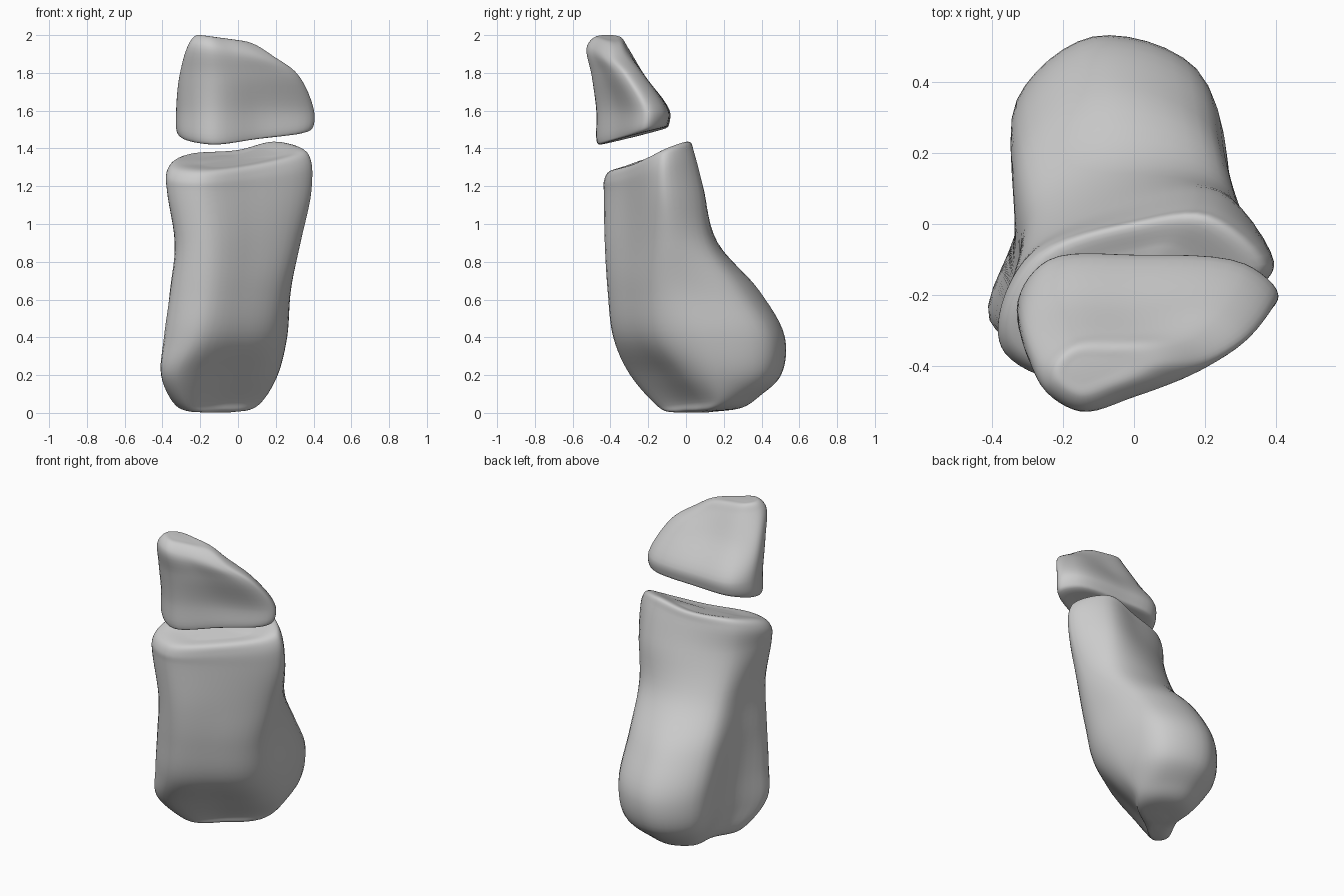
import bpy, bmesh
from mathutils import Vector

if "Cube" in bpy.data.objects:
    bpy.data.objects.remove(bpy.data.objects["Cube"])


def spline(pts, closed, n):
    """Centripetal Catmull-Rom through the points."""
    m = len(pts)
    if closed:
        get = lambda i: pts[i % m]
    else:
        ext = [2 * pts[0] - pts[1]] + pts + [2 * pts[-1] - pts[-2]]
        get = lambda i: ext[i + 1]
    out = []
    for i in range(m if closed else m - 1):
        a, b, c, d = (get(i + k) for k in (-1, 0, 1, 2))
        t1 = max((b - a).length, 1e-6) ** 0.5
        t2 = t1 + max((c - b).length, 1e-6) ** 0.5
        t3 = t2 + max((d - c).length, 1e-6) ** 0.5
        for k in range(n):
            t = t1 + (t2 - t1) * k / n
            p = a.lerp(b, t / t1)
            q = b.lerp(c, (t - t1) / (t2 - t1))
            r = c.lerp(d, (t - t2) / (t3 - t2))
            u = p.lerp(q, t / t2)
            v = q.lerp(r, (t - t1) / (t3 - t1))
            out.append(u.lerp(v, (t - t1) / (t2 - t1)))
    if not closed:
        out.append(pts[-1].copy())
    return out


def ring(xy, z, kx=0, ky=0, scale=1, centre=(0, 0)):
    """Section outline on a plane that may be tilted and shrunk to a centre."""
    cx, cy = centre
    out = []
    for x, y in xy:
        x, y = cx + (x - cx) * scale, cy + (y - cy) * scale
        out.append(Vector((x, y, z + kx * x + ky * y)))
    return out


def loft(name, rings):
    cols = list(zip(*[spline(r, True, 6) for r in rings]))
    cols = [spline(list(c), False, 6) for c in cols]
    bm = bmesh.new()
    grid = [[bm.verts.new(p) for p in c] for c in cols]
    n, m = len(grid), len(grid[0])
    for i in range(n):
        a, b = grid[i], grid[(i + 1) % n]
        for j in range(m - 1):
            bm.faces.new((a[j], b[j], b[j + 1], a[j + 1]))
    for j in (0, m - 1):
        mid = sum((c[j].co for c in grid), Vector()) / n
        v = bm.verts.new(mid)
        for i in range(n):
            bm.faces.new((grid[i][j], grid[(i + 1) % n][j], v))
    bmesh.ops.recalc_face_normals(bm, faces=bm.faces)
    mesh = bpy.data.meshes.new(name)
    bm.to_mesh(mesh)
    bm.free()
    mesh.shade_smooth()
    ob = bpy.data.objects.new(name, mesh)
    bpy.context.collection.objects.link(ob)


# Lower block: each section starts at the front corner, runs counter-clockwise
foot = [(-.27, -.15), (-.1, -.03), (.08, .1), (.135, .19), (.08, .32),
        (-.1, .39), (-.25, .29), (-.27, .07), (-.33, -.1)]
heel = [(-.305, -.295), (-.04, -.13), (.15, .01), (.21, .17), (.145, .42),
        (-.12, .5), (-.315, .34), (-.315, .03), (-.405, -.25)]
bulge = [(-.22, -.385), (.02, -.27), (.2, -.12), (.26, .1), (.18, .43),
         (-.11, .52), (-.33, .34), (-.33, .0), (-.385, -.29)]
waist = [(-.17, -.415), (.05, -.31), (.24, -.16), (.28, 0), (.21, .28),
         (-.08, .385), (-.315, .23), (-.335, -.05), (-.345, -.33)]
neck = [(-.16, -.43), (.08, -.31), (.3, -.16), (.33, -.06), (.24, .12),
        (-.03, .165), (-.275, .06), (-.325, -.14), (-.315, -.36)]
shoulder = [(-.2, -.435), (.08, -.315), (.35, -.17), (.388, -.1), (.24, .085),
            (0, .065), (-.28, -.06), (-.37, -.25), (-.36, -.36)]
rim = [(-.2, -.435), (.08, -.315), (.35, -.175), (.385, -.11), (.22, .035),
       (0, .015), (-.28, -.08), (-.375, -.25), (-.36, -.36)]
rim_z = [1.275, 1.305, 1.36, 1.39, 1.435, 1.39, 1.37, 1.33, 1.295]
low, mid = (-.1, .03), (0, -.17)


def saddle(drop, scale, flat=0):
    """Rim section following the uneven top edge."""
    return [Vector((p.x, p.y, z + (1.34 - z) * flat - drop))
            for p, z in zip(ring(rim, 0, scale=scale, centre=mid), rim_z)]


loft("lower_block", [
    ring(foot, .002, 0, .01, .25, low),
    ring(foot, .014, 0, .05, .75, low),
    ring(foot, .05, 0, .1), ring(heel, .2), ring(bulge, .4),
    ring(waist, .65), ring(neck, .9), ring(shoulder, 1.17),
    saddle(.05, 1), saddle(.0, .91), saddle(0, .5, .45),
])

# Upper cap: wedge leaning to the front with a low right tip
base = [(-.14, -.475), (.12, -.365), (.375, -.25), (.402, -.2), (.31, -.115),
        (0, -.09), (-.24, -.105), (-.325, -.22), (-.29, -.37)]
middle = [(-.14, -.5), (.08, -.435), (.28, -.355), (.318, -.31), (.24, -.235),
          (0, -.225), (-.2, -.23), (-.305, -.3), (-.28, -.41)]
crown = [(-.15, -.525), (-.02, -.49), (.13, -.43), (.19, -.38), (.15, -.32),
         (-.02, -.305), (-.18, -.32), (-.255, -.39), (-.25, -.46)]
core, peak = (0, -.27), (-.15, -.41)
loft("upper_cap", [
    ring(base, 1.54, .02, .25, .5, core),
    ring(base, 1.54, .02, .25, .94, core),
    ring(base, 1.56, .02, .25, .99, core),
    ring(base, 1.6), ring(middle, 1.79), ring(crown, 1.915, -.15),
    ring(crown, 1.968, -.14, 0, .65, peak),
    ring(crown, 1.973, -.14, 0, .25, peak),
])
